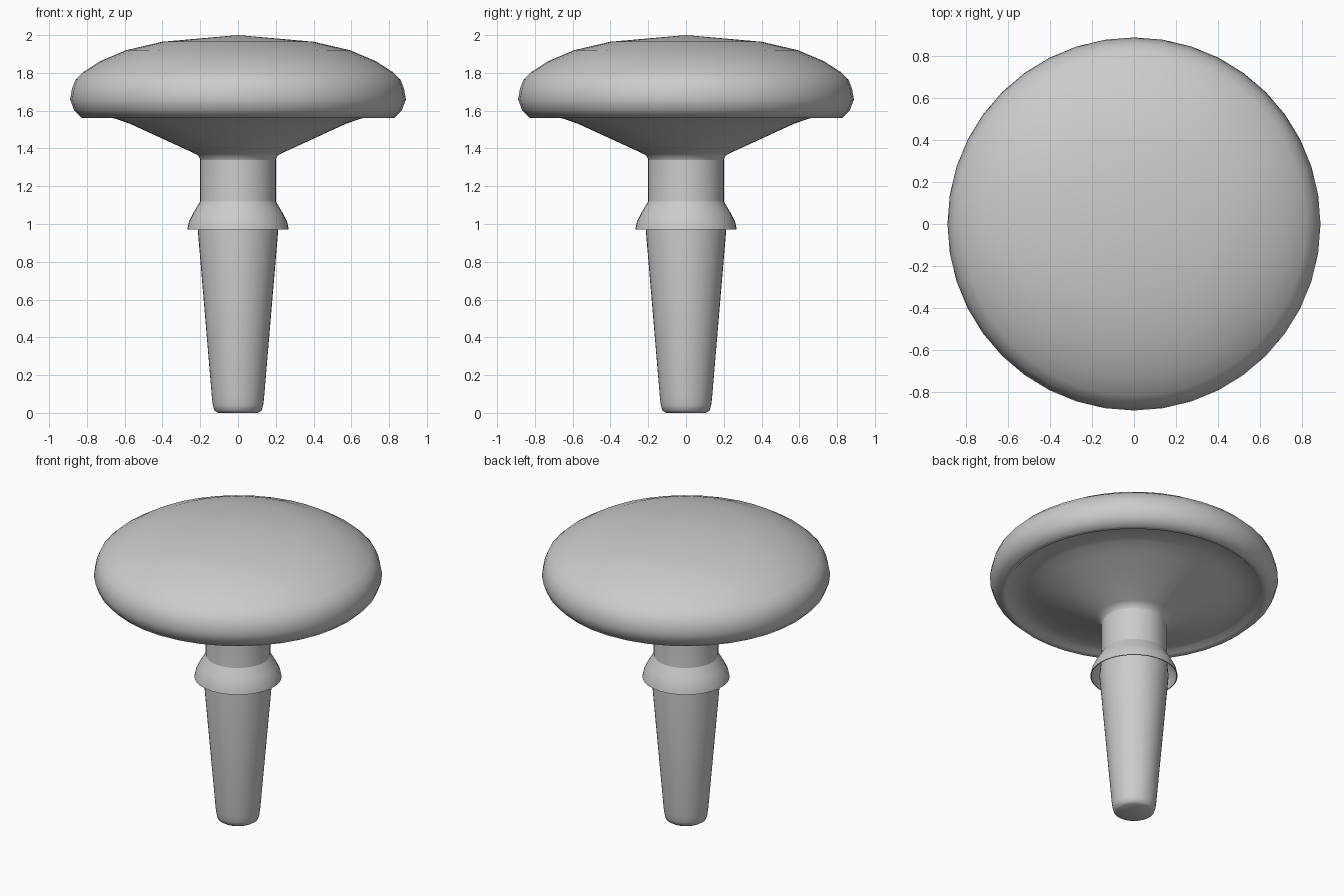
import bpy, bmesh
from math import radians, sin, cos, tau

if "Cube" in bpy.data.objects:
    bpy.data.objects.remove(bpy.data.objects["Cube"])


def lathe(name, profile, segments=40, angle=40):
    """Revolve an (r, z) profile about the z axis; r = 0 becomes a pole."""
    bm = bmesh.new()
    rings = []
    for r, z in profile:
        n = 1 if r == 0 else segments
        rings.append([bm.verts.new((r * cos(tau * i / segments),
                                    r * sin(tau * i / segments), z)) for i in range(n)])
    for a, b in zip(rings, rings[1:]):
        for i in range(segments):
            j = (i + 1) % segments
            quad = [a[i % len(a)], a[j % len(a)], b[j % len(b)], b[i % len(b)]]
            bm.faces.new(list(dict.fromkeys(quad)))
    bmesh.ops.recalc_face_normals(bm, faces=bm.faces)
    mesh = bpy.data.meshes.new(name)
    bm.to_mesh(mesh)
    bm.free()
    obj = bpy.data.objects.new(name, mesh)
    bpy.context.collection.objects.link(obj)
    bpy.ops.object.select_all(action='DESELECT')
    obj.select_set(True)
    bpy.context.view_layer.objects.active = obj
    bpy.ops.object.shade_smooth_by_angle(angle=radians(angle))
    return obj


# Cap: domed top, rolled rim, conical underside blending into the neck
lathe("mushroom_cap", [
    (0, 2.0), (0.40, 1.965), (0.593, 1.92), (0.73, 1.862), (0.82, 1.804),
    (0.86, 1.765), (0.878, 1.72), (0.889, 1.66), (0.868, 1.603), (0.825, 1.56),
    (0.79, 1.563), (0.765, 1.585), (0.65, 1.558), (0.57, 1.53),
    (0.235, 1.376), (0.21, 1.362), (0.20, 1.34), (0, 1.34)], angle=60)

# Stem: tapered foot with a rounded base, straight neck
lathe("stem", [
    (0, 0), (0.105, 0), (0.125, 0.012), (0.133, 0.04), (0.138, 0.08),
    (0.213, 0.97), (0.20, 1.12), (0.20, 1.345), (0, 1.345)], angle=50)

# Skirt: thin flared ring, open underneath
lathe("skirt_ring", [
    (0.20, 1.12), (0.238, 1.056), (0.26, 1.012), (0.269, 0.97),
    (0.263, 0.97), (0.253, 1.012), (0.232, 1.05), (0.20, 1.105)])
